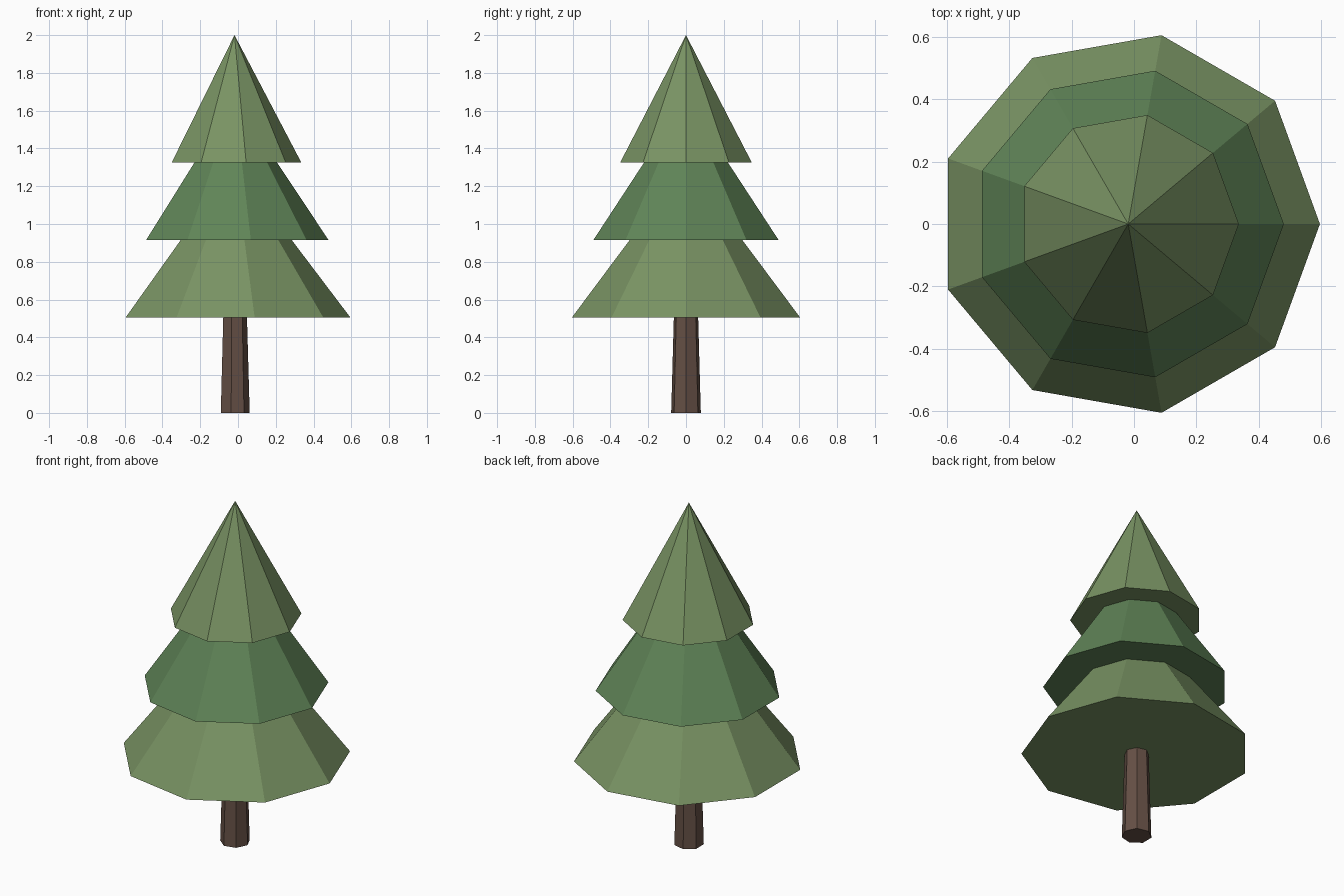
import bpy
from math import radians

if "Cube" in bpy.data.objects:
    bpy.data.objects.remove(bpy.data.objects["Cube"])

CX = -0.0185  # shared axis; odd-sided rings are offset so the bounds are centred


def material(name, rgb):
    m = bpy.data.materials.new(name)
    m.diffuse_color = (*rgb, 1)
    m.use_nodes = True
    m.node_tree.nodes["Principled BSDF"].inputs["Base Color"].default_value = m.diffuse_color
    return m


def cone(name, sides, r_bottom, r_top, z0, z1, mat):
    # flat-faced cone with one corner pointing along +x
    bpy.ops.mesh.primitive_cone_add(
        vertices=sides, radius1=r_bottom, radius2=r_top, depth=z1 - z0,
        location=(CX, 0, (z0 + z1) / 2), rotation=(0, 0, radians(-90)))
    ob = bpy.context.object
    ob.name = name
    ob.data.materials.append(mat)
    return ob


light = material("light_needles", (0.19, 0.29, 0.125))
dark = material("dark_needles", (0.115, 0.23, 0.095))
bark = material("bark", (0.13, 0.08, 0.06))

# Tapered seven-sided trunk
cone("trunk", 7, 0.0805, 0.0645, 0, 0.56, bark)

# Three overlapping nine-sided foliage tiers
cone("lower_foliage", 9, 0.6135, 0, 0.505, 1.315, light)
cone("middle_foliage", 9, 0.498, 0, 0.915, 1.665, dark)
cone("upper_foliage", 9, 0.354, 0, 1.325, 2.0, light)
